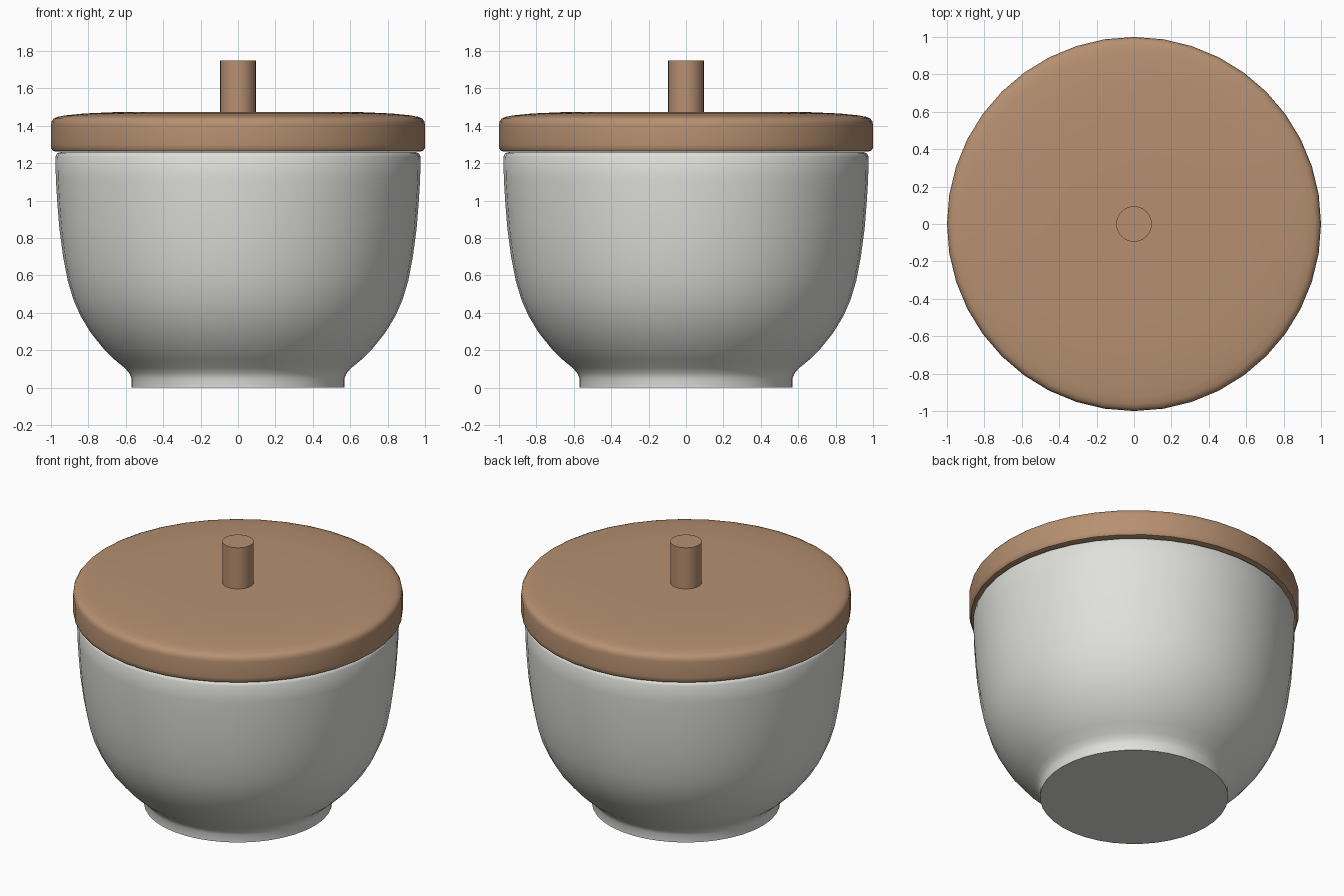
import bpy, bmesh, math

cube = bpy.data.objects.get("Cube")
if cube:
    bpy.data.objects.remove(cube, do_unlink=True)


def make_material(name, color):
    mat = bpy.data.materials.new(name)
    mat.use_nodes = True
    mat.diffuse_color = color
    mat.node_tree.nodes["Principled BSDF"].inputs["Base Color"].default_value = color
    return mat


def lathe(name, profile, sides, mat, angle=40):
    """Spin an (r, z) profile about z; zero radii become poles."""
    bm = bmesh.new()
    rings = []
    for r, z in profile:
        if r == 0:
            rings.append([bm.verts.new((0, 0, z))] * sides)
        else:
            rings.append([bm.verts.new((r * math.cos(math.tau * i / sides),
                                        r * math.sin(math.tau * i / sides), z))
                          for i in range(sides)])
    for low, high in zip(rings, rings[1:]):
        for i in range(sides):
            j = (i + 1) % sides
            corners = dict.fromkeys((low[i], low[j], high[j], high[i]))
            bm.faces.new(list(corners))
    bmesh.ops.recalc_face_normals(bm, faces=bm.faces)
    mesh = bpy.data.meshes.new(name)
    bm.to_mesh(mesh)
    bm.free()
    mesh.materials.append(mat)
    obj = bpy.data.objects.new(name, mesh)
    bpy.context.collection.objects.link(obj)
    bpy.ops.object.select_all(action='DESELECT')
    obj.select_set(True)
    bpy.context.view_layer.objects.active = obj
    bpy.ops.object.shade_smooth_by_angle(angle=math.radians(angle))
    return obj


ceramic = make_material("off_white_ceramic", (0.74, 0.75, 0.71, 1))
wood = make_material("light_brown_wood", (0.47, 0.28, 0.165, 1))

# Hollow bowl on a short foot, with a rounded rim
lathe("bowl", [(0, 0), (0.57, 0), (0.57, 0.05), (0.58, 0.075), (0.605, 0.105),
               (0.66, 0.15), (0.72, 0.21), (0.785, 0.29), (0.84, 0.38),
               (0.88, 0.47), (0.91, 0.57), (0.935, 0.7), (0.955, 0.85),
               (0.967, 1.0), (0.974, 1.12), (0.976, 1.235), (0.967, 1.252),
               (0.95, 1.26), (0.93, 1.252), (0.92, 1.235), (0.91, 1.0),
               (0.85, 0.57), (0.72, 0.3), (0.5, 0.13), (0, 0.08)],
      40, ceramic)

# Gently domed lid with rounded edges
lathe("lid", [(0, 1.262), (0.975, 1.262), (0.99, 1.266), (0.999, 1.28),
              (1.0, 1.3), (1.0, 1.405), (0.996, 1.425), (0.985, 1.439),
              (0.965, 1.448), (0.92, 1.456), (0.82, 1.466), (0.66, 1.473),
              (0.4, 1.475), (0, 1.475)], 40, wood)

# Plain cylindrical handle
lathe("handle", [(0, 1.46), (0.095, 1.46), (0.095, 1.75), (0, 1.75)], 32, wood)
